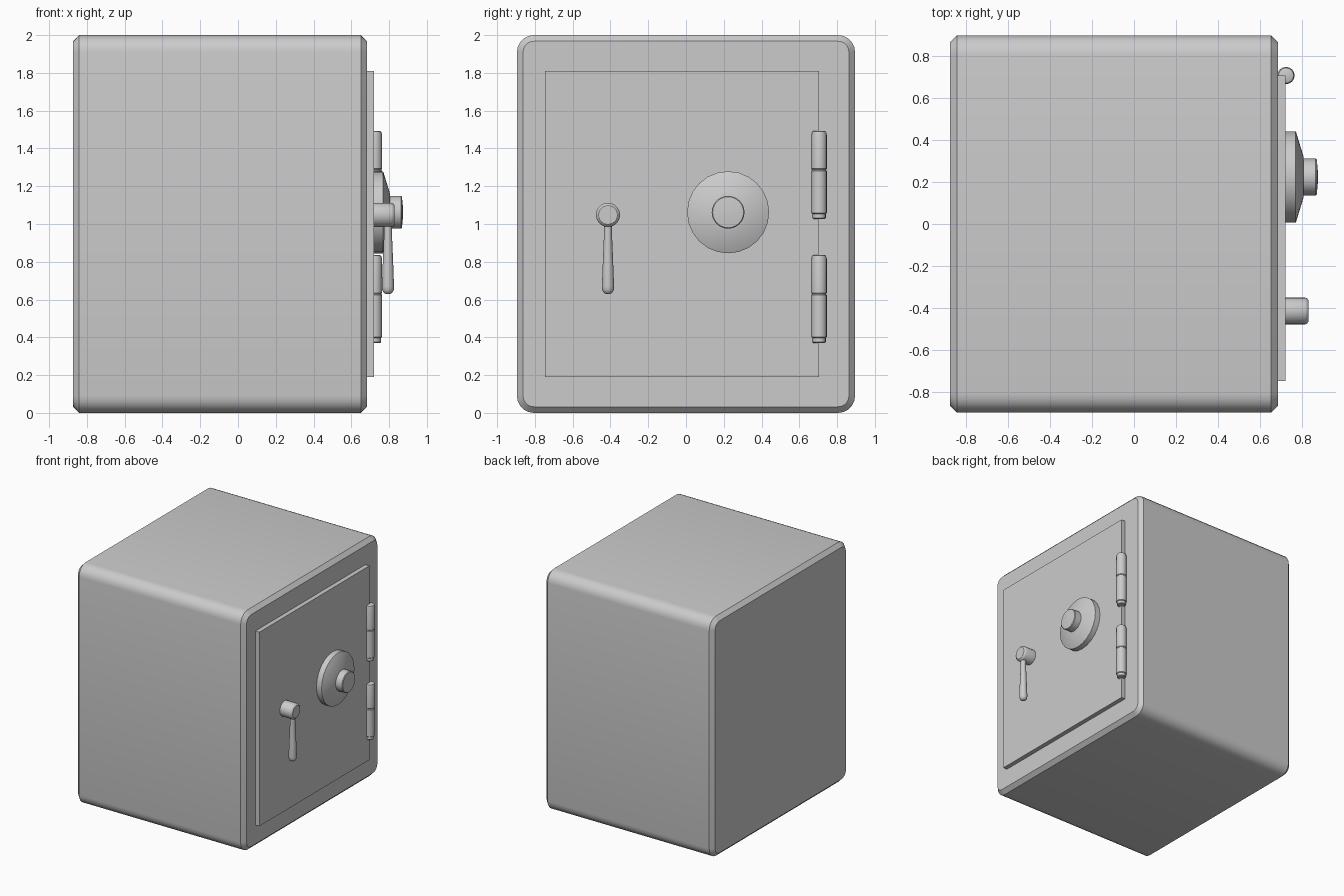
import bpy, bmesh, math
from mathutils import Matrix, Vector

if "Cube" in bpy.data.objects:
    bpy.data.objects.remove(bpy.data.objects["Cube"])


def finish(name, bm, angle=35):
    bmesh.ops.recalc_face_normals(bm, faces=bm.faces)
    mesh = bpy.data.meshes.new(name)
    bm.to_mesh(mesh)
    bm.free()
    ob = bpy.data.objects.new(name, mesh)
    bpy.context.collection.objects.link(ob)
    bpy.ops.object.select_all(action='DESELECT')
    ob.select_set(True)
    bpy.context.view_layer.objects.active = ob
    bpy.ops.object.shade_smooth_by_angle(angle=math.radians(angle))
    return ob


def box(lo, hi):
    bm = bmesh.new()
    lo, hi = Vector(lo), Vector(hi)
    bmesh.ops.create_cube(bm, size=1, matrix=Matrix.Translation((lo + hi) / 2)
                          @ Matrix.Diagonal((*(hi - lo), 1)))
    return bm


def lathe(name, profile, loc, along_x=False, sides=24):
    """Solid of revolution from (radius, height) points, capped at both ends."""
    bm = bmesh.new()
    rings = []
    for r, h in profile:
        rings.append([bm.verts.new((r * math.cos(a), r * math.sin(a), h))
                      for a in (2 * math.pi * i / sides for i in range(sides))])
    for a, b in zip(rings, rings[1:]):
        for i in range(sides):
            j = (i + 1) % sides
            bm.faces.new((a[i], a[j], b[j], b[i]))
    bm.faces.new(rings[0][::-1])
    bm.faces.new(rings[-1])
    m = Matrix.Translation(loc)
    if along_x:
        m = m @ Matrix.Rotation(math.pi / 2, 4, 'Y')
    bm.transform(m)
    return finish(name, bm)


# Safe body: rounded long edges, then a flat chamfer around front and back
X0, X1 = -0.873, 0.683
bm = box((X0, -0.895, 0), (X1, 0.895, 2))
long_edges = [e for e in bm.edges if abs(e.verts[0].co.x - e.verts[1].co.x) > 0.5]
bmesh.ops.bevel(bm, geom=long_edges, offset=0.09, segments=5, profile=0.5, affect='EDGES')
rim = [e for e in bm.edges if abs(e.verts[0].co.x - e.verts[1].co.x) < 1e-4]
bmesh.ops.bevel(bm, geom=rim, offset=0.032, segments=1, affect='EDGES')
finish("safe_body", bm)

# Door slab
finish("door", box((0.66, -0.746, 0.19), (0.72, 0.705, 1.81)))

# Combination dial with raised knob
lathe("dial", [(0.217, -0.01), (0.217, 0.047), (0.212, 0.05), (0.098, 0.085), (0.087, 0.086),
               (0.087, 0.143), (0.082, 0.148), (0.03, 0.153)],
      (0.72, 0.223, 1.062), along_x=True)

# Handle hub and hanging lever
lathe("handle_hub", [(0.064, -0.01), (0.064, 0.092), (0.06, 0.102), (0.05, 0.109)],
      (0.72, -0.413, 1.048), along_x=True, sides=20)
lathe("handle_lever", [(0.012, 0), (0.024, 0.007), (0.031, 0.022), (0.032, 0.04),
                       (0.028, 0.15), (0.021, 0.32), (0.021, 0.42)],
      (0.794, -0.413, 0.63), sides=16)

# Two hinge barrels with a centre seam and a small pin tip
hinge = [(0.030, 0), (0.035, 0.005), (0.035, 0.027), (0.041, 0.032), (0.041, 0.254),
         (0.037, 0.258), (0.037, 0.262), (0.041, 0.266), (0.041, 0.444), (0.036, 0.462),
         (0.028, 0.466)]
for label, z in (("lower", 0.37), ("upper", 1.027)):
    lathe(label + "_hinge", hinge, (0.722, 0.705, z), sides=16)
